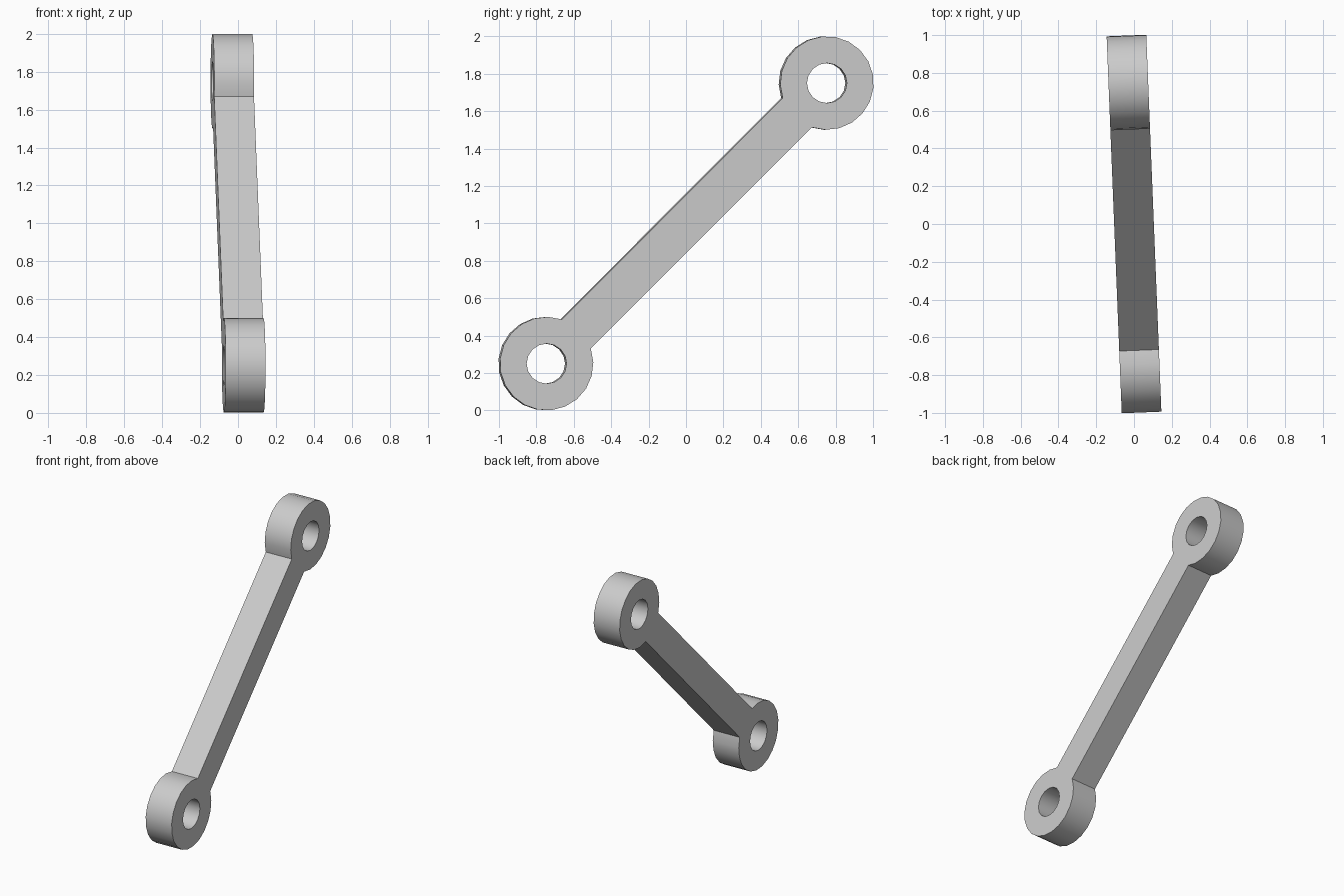
import bpy, bmesh, math
from mathutils import Matrix, Vector

cube = bpy.data.objects.get("Cube")
if cube:
    bpy.data.objects.remove(cube, do_unlink=True)

RADIUS, HOLE, HALF_WIDTH, THICKNESS = 0.25, 0.107, 0.11, 0.21
REACH = 0.75 * math.sqrt(2)        # half distance between the two eyes
ARC_STEPS, HOLE_STEPS = 18, 16

grey = bpy.data.materials.new("plain grey")
grey.use_nodes = True
grey.diffuse_color = (0.6, 0.6, 0.6, 1)
grey.node_tree.nodes["Principled BSDF"].inputs["Base Color"].default_value = (0.6, 0.6, 0.6, 1)


def arc(centre, radius, start, end, steps):
    """Points along an arc in the flat plane of the link."""
    angles = [start + (end - start) * i / steps for i in range(steps + 1)]
    return [Vector((centre + radius * math.cos(a), radius * math.sin(a), 0)) for a in angles]


def loop(bm, points):
    verts = [bm.verts.new(p) for p in points]
    return [bm.edges.new((v, verts[i - 1])) for i, v in enumerate(verts)]


bm = bmesh.new()

# Outline: two round ends joined by the straight bar
neck = math.asin(HALF_WIDTH / RADIUS)
sweep = math.pi - neck
edges = loop(bm, arc(REACH, RADIUS, -sweep, sweep, ARC_STEPS)
             + arc(-REACH, RADIUS, neck, 2 * math.pi - neck, ARC_STEPS))

# Pin holes
for centre in (REACH, -REACH):
    edges += loop(bm, arc(centre, HOLE, 0, 2 * math.pi, HOLE_STEPS)[:-1])

# Fill the profile and give it thickness
bmesh.ops.triangle_fill(bm, edges=edges, use_beauty=True, use_dissolve=False, normal=(0, 0, 1))
result = bmesh.ops.extrude_face_region(bm, geom=bm.faces[:])
top = [g for g in result["geom"] if isinstance(g, bmesh.types.BMVert)]
bmesh.ops.translate(bm, verts=top, vec=(0, 0, THICKNESS))
bmesh.ops.translate(bm, verts=bm.verts[:], vec=(0, 0, -THICKNESS / 2))
bmesh.ops.recalc_face_normals(bm, faces=bm.faces[:])

# Stand the link on its diagonal, with a slight turn
diagonal = math.sqrt(0.5)
stand = Matrix(((0, 0, 1), (diagonal, -diagonal, 0), (diagonal, diagonal, 0))).to_4x4()
turn = Matrix.Rotation(math.radians(2.3), 4, "Z")
bm.transform(Matrix.Translation((0, 0, 1)) @ turn @ stand)

mesh = bpy.data.meshes.new("connecting_link")
bm.to_mesh(mesh)
bm.free()
mesh.materials.append(grey)
link = bpy.data.objects.new("connecting_link", mesh)
bpy.context.collection.objects.link(link)

# Smooth the round walls, keep the rims sharp
bpy.context.view_layer.objects.active = link
link.select_set(True)
bpy.ops.object.shade_smooth_by_angle(angle=math.radians(30))
